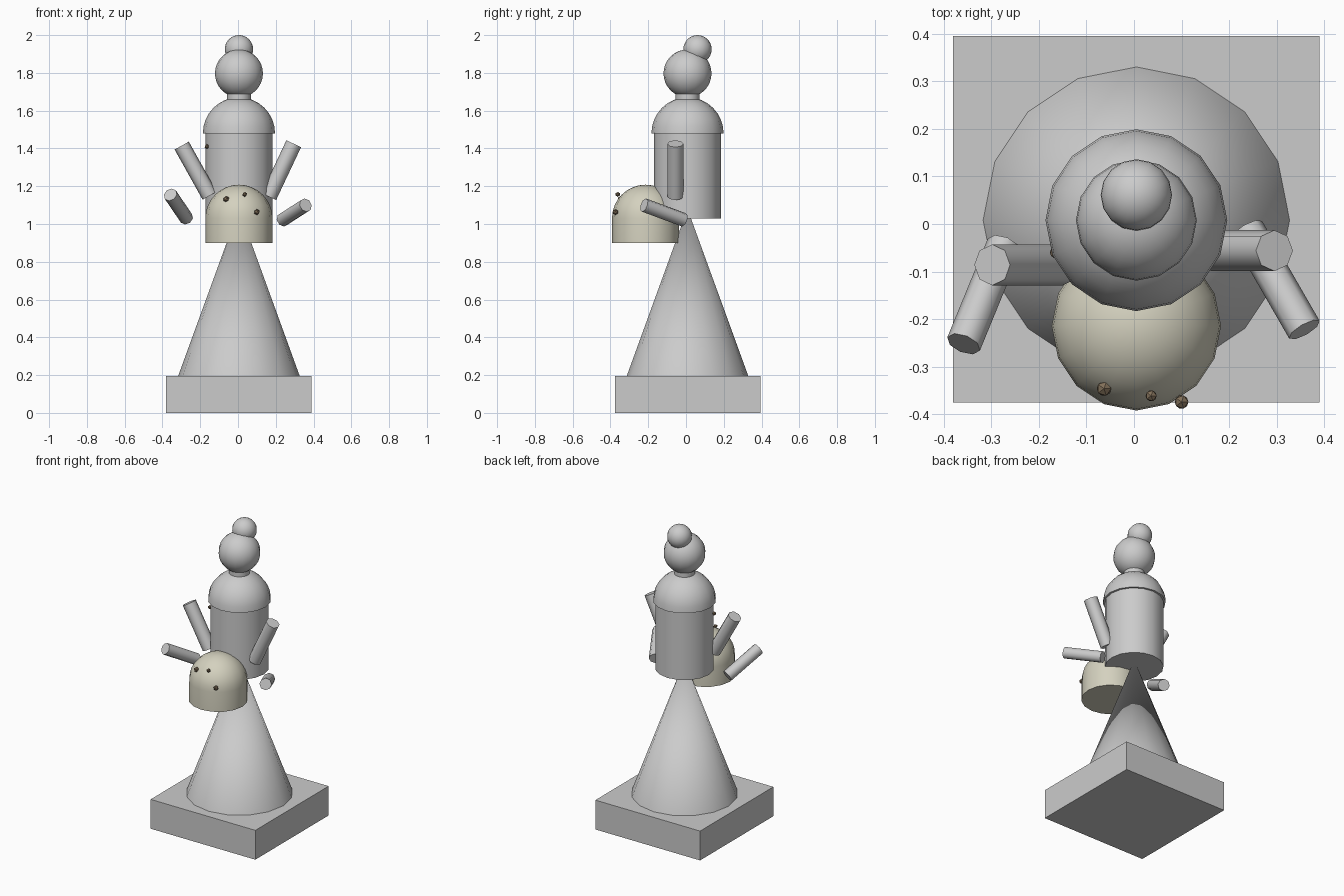
import bpy, bmesh, math
from mathutils import Vector

if "Cube" in bpy.data.objects:
    bpy.data.objects.remove(bpy.data.objects["Cube"])

CX, CY = 0.005, 0.008   # common axis of the figure


def material(name, rgb):
    m = bpy.data.materials.new(name)
    m.diffuse_color = (*rgb, 1)
    m.use_nodes = True
    m.node_tree.nodes["Principled BSDF"].inputs["Base Color"].default_value = m.diffuse_color
    return m


cream = material("cream", (0.66, 0.64, 0.52))
brown = material("brown", (0.22, 0.16, 0.10))


def finish(name, mat=None, smooth=True):
    ob = bpy.context.object
    ob.name = name
    if mat:
        ob.data.materials.append(mat)
    if smooth:
        bpy.ops.object.shade_smooth_by_angle(angle=math.radians(50))
    return ob


def ball(name, loc, r):
    bpy.ops.mesh.primitive_uv_sphere_add(segments=16, ring_count=16, radius=r, location=loc)
    return finish(name)


def column(name, z0, z1, r0, r1):
    bpy.ops.mesh.primitive_cone_add(vertices=16, radius1=r0, radius2=r1, depth=z1 - z0,
                                    location=(CX, CY, (z0 + z1) / 2))
    return finish(name)


def rod(name, a, b, r):
    a, b = Vector(a), Vector(b)
    bpy.ops.mesh.primitive_cylinder_add(vertices=8, radius=r, depth=(b - a).length, location=(a + b) / 2,
                                        rotation=(b - a).to_track_quat('Z', 'Y').to_euler())
    return finish(name)


def dome(name, loc, r, skirt=0.0, mat=None):
    """Closed hemisphere on an optional straight skirt, rim at loc."""
    bpy.ops.mesh.primitive_uv_sphere_add(segments=16, ring_count=16, radius=r, location=loc)
    me = bpy.context.object.data
    bm = bmesh.new()
    bm.from_mesh(me)
    bmesh.ops.delete(bm, geom=[v for v in bm.verts if v.co.z < -0.001], context='VERTS')
    rim = [e for e in bm.edges if e.is_boundary]
    if skirt:
        ext = bmesh.ops.extrude_edge_only(bm, edges=rim)["geom"]
        for v in ext:
            if isinstance(v, bmesh.types.BMVert):
                v.co.z -= skirt
        rim = [e for e in bm.edges if e.is_boundary]
    bmesh.ops.contextual_create(bm, geom=rim)
    bmesh.ops.recalc_face_normals(bm, faces=bm.faces)
    bm.to_mesh(me)
    bm.free()
    return finish(name, mat)


# plinth
bpy.ops.mesh.primitive_cube_add(size=1, location=(CX, 0.01, 0.0975))
bpy.context.object.scale = (0.77, 0.77, 0.195)
finish("plinth", smooth=False)

# skirt, torso, shoulders, neck, head, hair bun
column("skirt", 0.195, 1.08, 0.322, 0.0)
column("torso", 1.03, 1.49, 0.178, 0.178)
dome("shoulders", (CX, CY, 1.48), 0.191)
column("neck", 1.64, 1.72, 0.063, 0.063)
ball("head", (CX, CY, 1.797), 0.127)
ball("hair_bun", (CX, 0.061, 1.925), 0.075)

# domed cream bundle held in front
dome("bundle", (CX, -0.214, 1.03), 0.178, 0.13, cream)

# arms
rod("upper_arm_right", (0.163, -0.056, 1.145), (0.295, -0.056, 1.425), 0.043)
rod("upper_arm_left", (-0.150, -0.086, 1.150), (-0.298, -0.086, 1.415), 0.043)
rod("forearm_right", (0.237, -0.012, 1.022), (0.358, -0.222, 1.100), 0.037)
rod("forearm_left", (-0.273, -0.045, 1.030), (-0.358, -0.252, 1.155), 0.037)

# small brown specks
for i, (loc, r) in enumerate([((-0.063, -0.346, 1.132), 0.017), ((0.036, -0.361, 1.157), 0.013),
                              ((0.100, -0.374, 1.063), 0.016), ((-0.165, -0.060, 1.41), 0.013)]):
    bpy.ops.mesh.primitive_ico_sphere_add(subdivisions=1, radius=r, location=loc)
    finish(f"speck_{i + 1}", brown, smooth=False)
